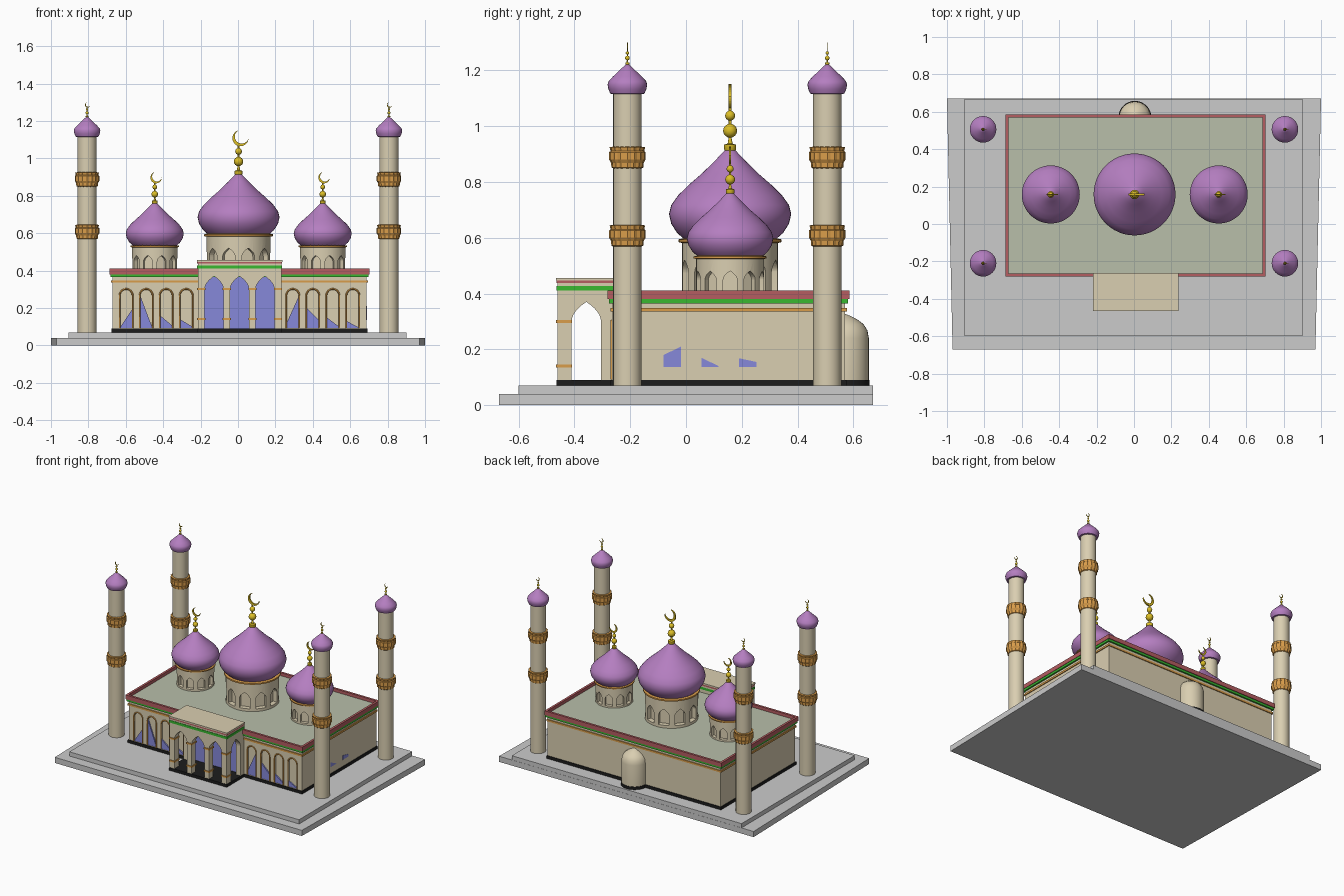
import bpy, bmesh, math
from math import pi, sin, cos, radians
from mathutils import Matrix

if "Cube" in bpy.data.objects:
    bpy.data.objects.remove(bpy.data.objects["Cube"])

COL = dict(stone=(.70, .62, .44), purple=(.46, .21, .53), orange=(.70, .34, .07), gold=(.72, .52, .02),
           green=(.04, .48, .03), red=(.46, .11, .12), black=(.012, .012, .012),
           glass=(.24, .25, .70), roof=(.48, .52, .40))
CX, CY = .008, .153          # centre of the hall


def mat(key):
    m = bpy.data.materials.get(key)
    if not m:
        m = bpy.data.materials.new(key)
        m.diffuse_color = (*COL[key], 1)
        m.use_nodes = True
        m.node_tree.nodes["Principled BSDF"].inputs["Base Color"].default_value = m.diffuse_color
    return m


def mesh(name, verts, faces, color=None):
    bm = bmesh.new()
    vs = [bm.verts.new(v) for v in verts]
    for f in faces:
        bm.faces.new([vs[i] for i in f])
    bmesh.ops.remove_doubles(bm, verts=bm.verts, dist=1e-5)
    bmesh.ops.recalc_face_normals(bm, faces=bm.faces)
    me = bpy.data.meshes.new(name)
    bm.to_mesh(me)
    bm.free()
    ob = bpy.data.objects.new(name, me)
    bpy.context.collection.objects.link(ob)
    if color:
        me.materials.append(mat(color))
    return ob


def activate(ob):
    bpy.ops.object.select_all(action='DESELECT')
    ob.select_set(True)
    bpy.context.view_layer.objects.active = ob


def smooth(ob):
    activate(ob)
    bpy.ops.object.shade_smooth_by_angle(angle=radians(40))


def prism(name, pts, axis, a, b, color=None):
    """Extrude a 2D outline along an axis from a to b."""
    put = {'x': lambda p, d: (d, p[0], p[1]), 'y': lambda p, d: (p[0], d, p[1]),
           'z': lambda p, d: (p[0], p[1], d)}[axis]
    n = len(pts)
    sides = [(i, (i + 1) % n, n + (i + 1) % n, n + i) for i in range(n)]
    return mesh(name, [put(p, a) for p in pts] + [put(p, b) for p in pts],
                [tuple(range(n)), tuple(range(n, 2 * n))] + sides, color)


def rect(x0, x1, y0, y1):
    return [(x0, y0), (x1, y0), (x1, y1), (x0, y1)]


def box(name, x0, x1, y0, y1, z0, z1, color=None):
    return prism(name, rect(x0, x1, y0, y1), 'z', z0, z1, color)


def frame(name, x0, x1, y0, y1, z0, z1, t, color):
    """Rectangular ring of thickness t."""
    v = [(x, y, z) for z in (z0, z1) for d in (0, t)
         for x, y in rect(x0 + d, x1 - d, y0 + d, y1 - d)]
    f = []
    for i in range(4):
        j = (i + 1) % 4
        for p, q in ((0, 4), (4, 12), (12, 8), (8, 0)):
            f.append((p + i, p + j, q + j, q + i))
    return mesh(name, v, f, color)


def lathe(name, prof, x, y, color, n=32, flute=0, z0=0, s=1):
    v, f, m = [], [], len(prof)
    for i in range(n):
        k = s * (1 + flute * (-1) ** i)
        a = 2 * pi * i / n
        v += [(x + r * k * cos(a), y + r * k * sin(a), z0 + z * s) for r, z in prof]
    for i in range(n):
        j = (i + 1) % n
        for k in range(m - 1):
            q = [i * m + k, j * m + k, j * m + k + 1, i * m + k + 1]
            if prof[k][0] == 0:
                q.pop(1)
            elif prof[k + 1][0] == 0:
                q.pop(2)
            f.append(q)
    for k in (0, m - 1):
        if prof[k][0] > 0:
            f.append([i * m + k for i in range(n)])
    ob = mesh(name, v, f, color)
    if not flute:
        smooth(ob)
    return ob


def arch(c, w, z0, spring, top, pointed=True, n=6):
    half = []
    for i in range(n + 1):
        t = i / n
        half.append((1 - t * t, t) if pointed else (cos(t * pi / 2), sin(t * pi / 2)))
    h = top - spring
    up = [(c + w / 2 * u, spring + h * v) for u, v in half]
    down = [(c - w / 2 * u, spring + h * v) for u, v in half[-2::-1]]
    return [(c + w / 2, z0)] + up + down + [(c - w / 2, z0)]


def cut(ob, cutters):
    activate(ob)
    for c in cutters:
        md = ob.modifiers.new('cut', 'BOOLEAN')
        md.operation, md.solver, md.object = 'DIFFERENCE', 'EXACT', c
        bpy.ops.object.modifier_apply(modifier=md.name)
        bpy.data.objects.remove(c)


# Stepped base
prism('base_lower', [(-.97, -.67), (.97, -.67), (1, .67), (-1, .67)], 'z', 0, .04)
box('base_upper', -.905, .9, -.6, .669, .04, .07)

# Prayer hall with arched recesses on the front
hall = box('hall_walls', -.672, .688, -.265, .57, .07, .38, 'stone')
wins = [CX + s * (.285 + .107 * i) for s in (-1, 1) for i in range(4)]
cut(hall, [prism('cutter', arch(x, .066, .092, .265, .3, False), 'y', -.3, -.253, 'stone') for x in wins])
for x in wins:
    cu = bpy.data.curves.new('window_trim', 'CURVE')
    cu.dimensions, cu.bevel_depth, cu.bevel_resolution = '3D', .0045, 1
    pts = arch(x, .07, .092, .265, .302, False)
    sp = cu.splines.new('POLY')
    sp.points.add(len(pts) - 1)
    for p, (u, w) in zip(sp.points, pts):
        p.co = (u, -.266, w, 1)
    cu.materials.append(mat('orange'))
    bpy.context.collection.objects.link(bpy.data.objects.new('window_trim', cu))

# Slanted glass showing at the window feet: (left height, right height)
slants = [(.14, .10), (.16, .105), (.27, .095), (.095, .195), (.12, .265), (.20, .135), (.15, .1), (.13, .095)]
for x, (l, r) in zip(wins, slants):
    prism('window_glass', [(x - .033, .092), (x + .033, .092), (x + .033, r), (x - .033, l)],
          'y', -.262, -.25, 'glass')
for y, l, r in ((-.08, .18, .21), (.055, .17, .14), (.19, .168, .155)):
    prism('side_glass', [(y, .137), (y + .062, .137), (y + .062, r), (y, l)], 'x', .68, .69, 'glass')

# Hall bands, parapet and roof
frame('hall_plinth', -.677, .693, -.27, .575, .07, .09, .02, 'black')
frame('hall_orange_band', -.678, .694, -.271, .576, .335, .348, .02, 'orange')
frame('hall_green_band', -.683, .699, -.276, .581, .365, .38, .03, 'green')
frame('parapet', -.688, .702, -.281, .586, .38, .41, .016, 'red')
box('roof', -.672, .686, -.265, .57, .378, .388, 'roof')

# Entrance portico: open room with three front arches and side arches
portico = box('portico', -.215, .233, -.46, -.262, .09, .41, 'stone')
doors = [CX + d for d in (-.136, 0, .136)]
cut(portico, [box('cutter', -.178, .196, -.415, -.2, .05, .385, 'stone'),
              prism('cutter', arch(-.357, .105, .05, .30, .37), 'x', -.3, .3, 'stone')] +
    [prism('cutter', arch(x, .1, .05, .30, .37), 'y', -.5, -.4, 'stone') for x in doors])
box('portico_floor', -.218, .236, -.463, -.262, .07, .09, 'black')
for x in doors:
    prism('door_glass', arch(x, .115, .09, .31, .375), 'y', -.275, -.262, 'glass')
for x in (-.196, -.06, .077, .214):
    for z in (.135, .295):
        frame('pillar_band', x - .022, x + .022, -.465, -.408, z, z + .011, .007, 'orange')
for name, z0, z1, o, c in (('portico_green_band', .41, .427, .003, 'green'), ('portico_frieze', .427, .437, 0, 'stone'),
                           ('portico_red_band', .437, .447, .003, 'red'), ('portico_roof', .447, .456, .005, 'stone')):
    box(name, -.215 - o, .233 + o, -.46 - o, -.262, z0, z1, c)

# Rear niche with pointed half dome
lathe('rear_niche', [(.085, .09), (.085, .24), (.08, .268), (.066, .29), (.042, .308), (.018, .32), (0, .327)],
      .005, .57, 'stone')
lathe('rear_niche_plinth', [(.088, .07), (.088, .09)], .005, .57, 'black')

DOME = [(.165, 0), (.19, .022), (.211, .055), (.219, .09), (.211, .122), (.186, .157),
        (.147, .195), (.102, .234), (.055, .28), (.02, .317), (0, .33)]


def ball(r, z, n=8):
    return [(r * sin(pi * i / n) if 0 < i < n else .005, z - r * cos(pi * i / n)) for i in range(n + 1)]


def finial(x, y, z, s, n=20):
    """Stacked balls and a crescent; z is the dome apex."""
    prof = [(.008, -.03), (.022, -.008), (.022, .008), (.009, .012)] + ball(.025, .058) + ball(.018, .112) \
        + [(.005, .15), (0, .155)]
    lathe('finial', prof, x, y, 'gold', 16, z0=z, s=s)
    R, th, pts = .043, radians(50), []
    for r, off, tip in ((R, 0, radians(50)), (.86 * R, .25 * R, radians(63))):
        arc = []
        for i in range(n + 1):
            a = th + tip + (2 * pi - 2 * tip) * i / n
            arc.append((x + s * (.01 + off * cos(th) + r * cos(a)), z + s * (.183 + off * sin(th) + r * sin(a))))
        pts += arc if off == 0 else arc[::-1]
    prism('crescent', pts, 'y', y - .005 * s, y + .005 * s, 'gold')


# Three roof domes on arcaded drums
for x, s in ((.003, 1), (-.445, .708), (.453, .708)):
    y, b = .158, .385
    drum = lathe('drum', [(.172, 0), (.172, .2)], x, y, 'stone', 40, z0=b, s=s)
    cutters = []
    for i in range(10):
        c = prism('cutter', [(u * s, w * s) for u, w in arch(0, .07, .022, .09, .135)],
                  'y', -.25 * s, -.138 * s, 'stone')
        c.data.transform(Matrix.Translation((x, y, b)) @ Matrix.Rotation(2 * pi * (i + .5) / 10, 4, 'Z'))
        cutters.append(c)
    cut(drum, cutters)
    smooth(drum)
    lathe('drum_ring', [(.172, .196), (.184, .199), (.184, .209), (.165, .213)], x, y, 'orange', z0=b, s=s)
    lathe('dome', DOME, x, y, 'purple', 48, z0=b + .21 * s, s=s)
    finial(x, y, b + .54 * s, s)

# Four corner minarets
CROWN = [(.05, -.04), (.056, -.036), (.057, -.02), (.064, -.008), (.064, .018), (.059, .022), (.062, .036), (.05, .038)]
for x in (-.807, .807):
    for y in (-.21, .506):
        lathe('minaret_shaft', [(.051, .07), (.051, 1.12)], x, y, 'stone', 24)
        for z in (.608, .888):
            lathe('minaret_band', CROWN, x, y, 'orange', 32, flute=.025, z0=z)
        lathe('minaret_dome', [(.05, 1.114), (.061, 1.116), (.068, 1.132), (.071, 1.148), (.067, 1.161), (.052, 1.177),
                               (.034, 1.194), (.016, 1.211), (0, 1.226)], x, y, 'purple')
        finial(x, y, 1.224, .335, 10)
